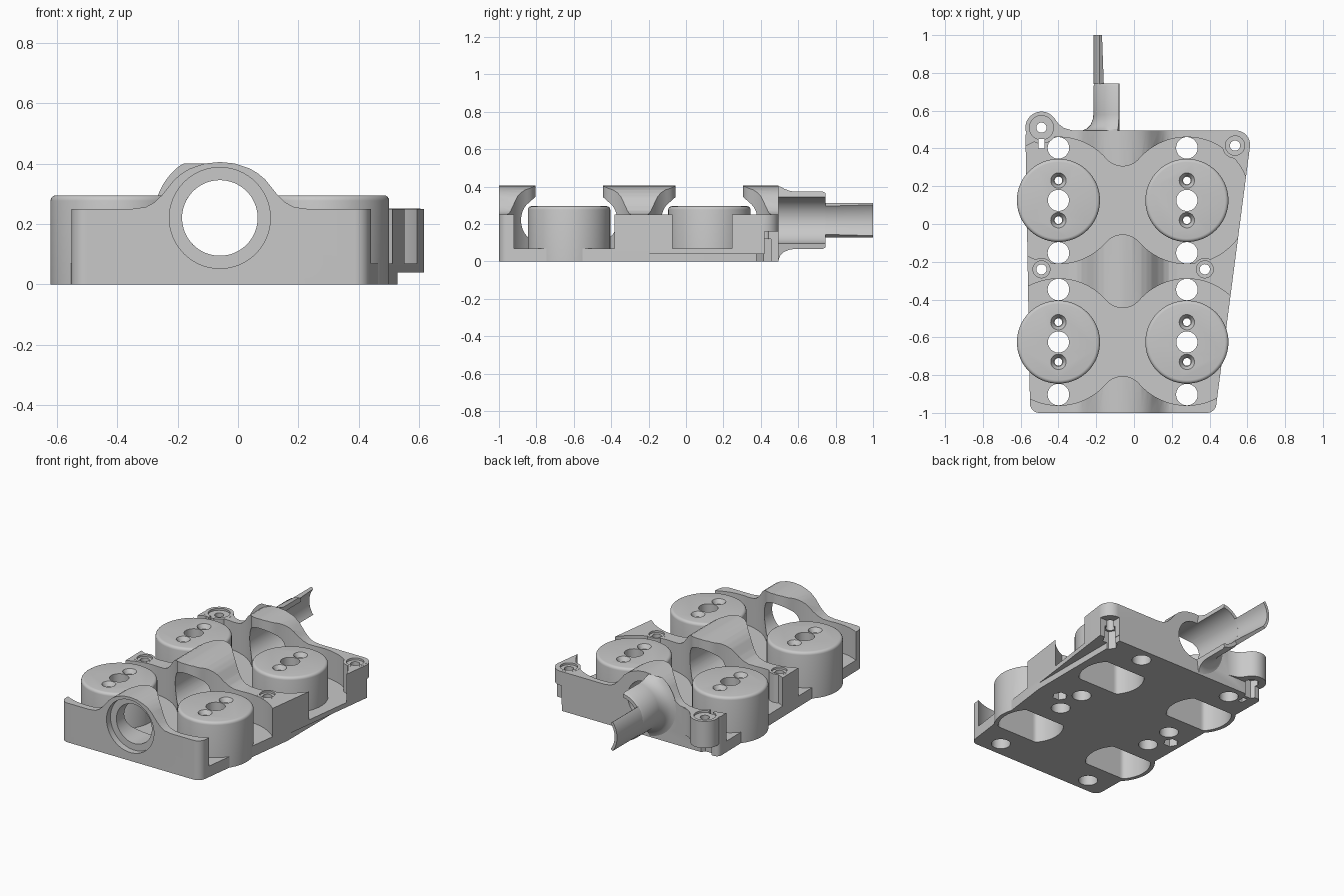
import bpy, bmesh, math
from mathutils import Vector

cube = bpy.data.objects.get("Cube")
if cube:
    bpy.data.objects.remove(cube, do_unlink=True)

TONE = (0.58, 0.58, 0.58, 1)
grey = bpy.data.materials.new("plain grey")
grey.use_nodes = True
grey.diffuse_color = TONE
grey.node_tree.nodes["Principled BSDF"].inputs["Base Color"].default_value = TONE

AXIS_X, AXIS_Z, BORE = -0.06, 0.22, 0.125
SIDE = 0.34                      # cup offset from the bore axis
ROWS = (0.125, -0.625)
POCKET, WAIST = 0.335, 0.115     # pocket arc and the arc joining two pockets


def finish(name, bm):
    bmesh.ops.recalc_face_normals(bm, faces=bm.faces)
    mesh = bpy.data.meshes.new(name)
    bm.to_mesh(mesh)
    bm.free()
    mesh.materials.append(grey)
    ob = bpy.data.objects.new(name, mesh)
    bpy.context.collection.objects.link(ob)
    return ob


def prism(name, pts, lo, hi, axis="z"):
    """Extrude a flat outline along z or y."""
    bm = bmesh.new()
    place = (lambda a, b, t: (a, b, t)) if axis == "z" else (lambda a, b, t: (a, t, b))
    rings = [[bm.verts.new(place(a, b, t)) for a, b in pts] for t in (lo, hi)]
    n = len(pts)
    for i in range(n):
        j = (i + 1) % n
        bm.faces.new((rings[0][i], rings[0][j], rings[1][j], rings[1][i]))
    for ring in rings:
        bm.faces.new(ring)
    return finish(name, bm)


def circle(x, y, r, n=48):
    return [(x + r * math.cos(math.tau * i / n), y + r * math.sin(math.tau * i / n)) for i in range(n)]


def box(x0, x1, y0, y1, z0, z1):
    return prism("cutter", [(x0, y0), (x1, y0), (x1, y1), (x0, y1)], z0, z1)


def post(x, y, r, lo, hi, n=48):
    return prism("cutter", circle(x, y, r, n), lo, hi)


def cone(x, y, r0, r1, z0, z1):
    bm = bmesh.new()
    bmesh.ops.create_cone(bm, cap_ends=True, segments=32, radius1=r0, radius2=r1, depth=z1 - z0)
    bmesh.ops.translate(bm, verts=bm.verts, vec=(x, y, (z0 + z1) / 2))
    return finish("cutter", bm)


def bore(r, y0, y1):
    return prism("cutter", circle(AXIS_X, AXIS_Z, r, 64), y0, y1, "y")


def combine(ob, tool, op="DIFFERENCE"):
    """Apply one boolean and throw the tool away."""
    mod = ob.modifiers.new("cut", "BOOLEAN")
    mod.operation, mod.solver, mod.object = op, "EXACT", tool
    deps = bpy.context.evaluated_depsgraph_get()
    mesh = bpy.data.meshes.new_from_object(ob.evaluated_get(deps))
    ob.modifiers.clear()
    ob.data = mesh
    bpy.data.objects.remove(tool, do_unlink=True)


def rounded(corners, steps=10):
    """Outline with rounded corners from (x, y, radius)."""
    out = []
    for i, (x, y, r) in enumerate(corners):
        p = Vector((x, y))
        u = (Vector(corners[i - 1][:2]) - p).normalized()
        v = (Vector(corners[(i + 1) % len(corners)][:2]) - p).normalized()
        half = u.angle(v) / 2
        c = p + (u + v).normalized() * r / math.sin(half)
        a, b = p + u * r / math.tan(half) - c, p + v * r / math.tan(half) - c
        for k in range(steps + 1):
            d = a.lerp(b, k / steps).normalized() * r
            out.append((c.x + d.x, c.y + d.y))
    return out


def smooth(ob):
    bpy.ops.object.select_all(action="DESELECT")
    ob.select_set(True)
    bpy.context.view_layer.objects.active = ob
    bpy.ops.object.shade_smooth_by_angle(angle=math.radians(30))


# Block with a raised ridge along the bore, trimmed to the plan outline
hump = [(0.29, 0.25), (0.245, 0.256), (0.216, 0.272), (0.19, 0.297), (0.15, 0.347),
        (0.125, 0.368), (0.1, 0.383), (0.05, 0.4)]
ridge = [(AXIS_X - a, z) for a, z in hump] + [(AXIS_X, 0.405)] + [(AXIS_X + a, z) for a, z in reversed(hump)]
body = prism("body", [(-0.8, 0), (-0.8, 0.25)] + ridge + [(0.8, 0.25), (0.8, 0)], -1.1, 0.6, "y")
plan = rounded([(-0.55, -1, 0.05), (0.43, -1, 0.05), (0.625, 0.495, 0.075), (-0.575, 0.495, 0.03)])
combine(body, prism("cutter", plan, -0.1, 0.6), "INTERSECT")


# Twin round pockets joined by a smooth waist
def half_width(x):
    a = abs(x)
    if a < 0.087:
        return 0.295 - math.sqrt(WAIST ** 2 - a * a)
    return math.sqrt(max(POCKET ** 2 - (a - SIDE) ** 2, 0))


reach = SIDE + POCKET - 0.002
xs = [-reach + 2 * reach * i / 120 for i in range(121)]
for y in ROWS:
    edge = [(AXIS_X + x, y + half_width(x)) for x in xs] + [(AXIS_X + x, y - half_width(x)) for x in reversed(xs)]
    combine(body, prism("cutter", edge, 0.07, 0.6))

# Bolt bosses
bosses = [(-0.49, 0.51, 0.085, 0.08), (0.535, 0.415, 0.068, 0.04),
          (-0.49, -0.24, 0.06, 0.02), (0.375, -0.24, 0.06, 0.02)]
for x, y, r, lo in bosses:
    combine(body, post(x, y, r, lo, 0.2505), "UNION")
web = [(-0.44, 0.48), (-0.425, 0.565), (-0.4, 0.53), (-0.37, 0.508), (-0.32, 0.494), (-0.32, 0.48)]
combine(body, prism("cutter", web, 0.08, 0.25), "UNION")

# Bore with a shallow seat at the front
combine(body, bore(BORE, -1.2, 0.7))
combine(body, bore(0.167, -1.2, -0.96))

# Undercut on the slanted side and slot beside the back boss
combine(body, box(0.527, 0.8, -0.5, 0.6, -0.1, 0.04))
combine(body, box(0.53, 0.8, 0.42, 0.6, -0.1, 0.16))
combine(body, box(-0.505, -0.475, 0.4, 0.45, -0.1, 0.4))

# Bolt holes with shallow seats above and nut recesses below
for x, y, r, lo in bosses:
    combine(body, post(x, y, 0.027, -0.1, 0.5, 32))
    combine(body, post(x, y, r * 0.75, 0.238, 0.5))
    combine(body, post(x, y, 0.045, -0.1, 0.12, 6))

# Cup seats and the drain holes in front of and behind each cup
cups = [(AXIS_X + s * SIDE, y) for y in ROWS for s in (-1, 1)]
for x, y in cups:
    combine(body, post(x, y, 0.2195, -0.1, 0.2, 72))
    for s in (-1, 1):
        combine(body, post(x, y + s * 0.278, 0.057, -0.1, 0.2, 40))
smooth(body)

# Hollow cups with rounded rims
for i, (x, y) in enumerate(cups):
    bm = bmesh.new()
    bmesh.ops.create_cone(bm, cap_ends=True, segments=72, radius1=0.22, radius2=0.22, depth=0.295)
    bmesh.ops.translate(bm, verts=bm.verts, vec=(x, y, 0.1475))
    rim = [e for e in bm.edges if all(v.co.z > 0.29 for v in e.verts)]
    bmesh.ops.bevel(bm, geom=rim, offset=0.018, segments=4, profile=0.5, affect="EDGES")
    cup = finish(f"cup_{i + 1}", bm)
    hollow = [(px, max(y - 0.13, min(y + 0.13, py))) for px, py in circle(x, y, 0.195, 64)]
    combine(cup, prism("cutter", hollow, -0.1, 0.22))
    combine(cup, bore(BORE, -1.2, 0.7))
    combine(cup, post(x, y, 0.056, 0.1, 0.5, 40))
    for s in (-1, 1):
        combine(cup, post(x, y + s * 0.105, 0.02, 0.1, 0.5, 24))
        combine(cup, cone(x, y + s * 0.105, 0.024, 0.042, 0.268, 0.297))
    smooth(cup)


# Curved shells leaving the bore at the back, kept below the ridge top
def shell(name, profile, start, end, steps=32):
    bm = bmesh.new()
    rings = []
    for k in range(steps + 1):
        t = math.radians(start + (end - start) * k / steps)
        rings.append([bm.verts.new((AXIS_X + r * math.cos(t), y, AXIS_Z + min(r * math.sin(t), 0.18)))
                      for y, r in profile])
    n = len(profile)
    for a, b in zip(rings, rings[1:]):
        for i in range(n):
            j = (i + 1) % n
            bm.faces.new((a[i], a[j], b[j], b[i]))
    bm.faces.new(rings[0])
    bm.faces.new(rings[-1])
    smooth(finish(name, bm))


flare = [(0.494, 0.218), (0.503, 0.192), (0.525, 0.17), (0.555, 0.158), (0.58, 0.155)]
shell("outlet_shell", [(0.494, BORE)] + flare + [(0.73, 0.155), (0.745, 0.147), (0.745, BORE)], 97.5, 262.5)
shell("outlet_tongue", [(0.74, BORE), (0.74, 0.154), (1, 0.154), (1, BORE + 0.012)], 143, 217)
